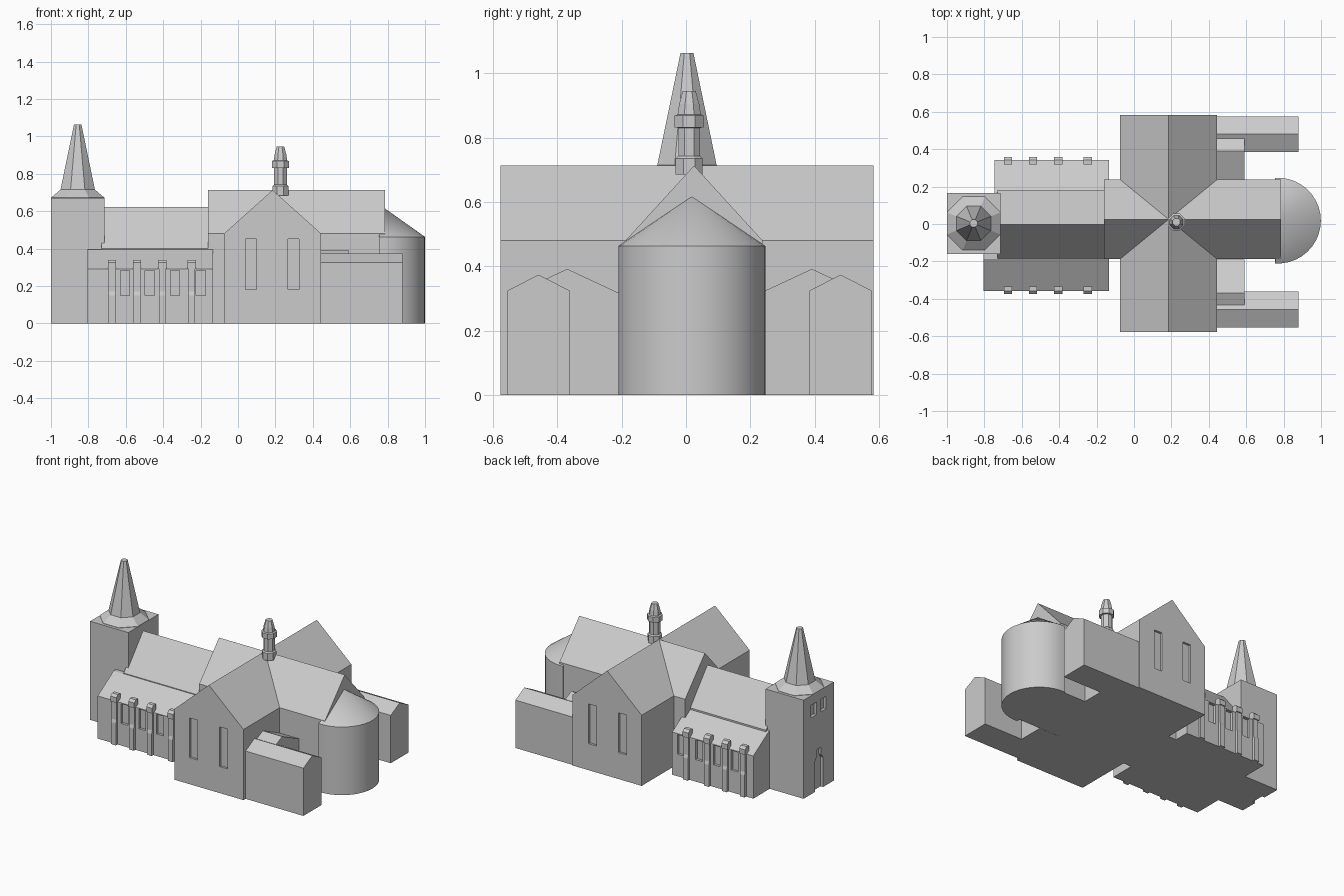
import bpy, bmesh, math

if "Cube" in bpy.data.objects:
    bpy.data.objects.remove(bpy.data.objects["Cube"])

stone = bpy.data.materials.new("grey_stone")
stone.diffuse_color = (0.6, 0.6, 0.6, 1)
stone.use_nodes = True
stone.node_tree.nodes["Principled BSDF"].inputs["Base Color"].default_value = stone.diffuse_color


def finish(name, bm):
    bmesh.ops.recalc_face_normals(bm, faces=bm.faces)
    me = bpy.data.meshes.new(name)
    bm.to_mesh(me)
    bm.free()
    me.materials.append(stone)
    ob = bpy.data.objects.new(name, me)
    bpy.context.collection.objects.link(ob)
    return ob


def prism(name, pts, axis, a, b):
    """Extrude a 2D profile along an axis from a to b."""
    place = {"x": lambda p, t: (t, p[0], p[1]),
             "y": lambda p, t: (p[0], t, p[1]),
             "z": lambda p, t: (p[0], p[1], t)}[axis]
    bm = bmesh.new()
    lo = [bm.verts.new(place(p, a)) for p in pts]
    hi = [bm.verts.new(place(p, b)) for p in pts]
    n = len(pts)
    bm.faces.new(lo)
    bm.faces.new(hi)
    for i in range(n):
        j = (i + 1) % n
        bm.faces.new((lo[i], lo[j], hi[j], hi[i]))
    return finish(name, bm)


def box(name, x0, x1, y0, y1, z0, z1):
    return prism(name, [(x0, y0), (x1, y0), (x1, y1), (x0, y1)], "z", z0, z1)


def house(name, axis, a, b, c0, c1, eave, ridge):
    """Gabled block running along an axis."""
    pts = [(c0, 0), (c1, 0), (c1, eave), ((c0 + c1) / 2, ridge), (c0, eave)]
    return prism(name, pts, axis, a, b)


def octagon_stack(name, cx, cy, profile):
    """Eight-sided stack of (half width, height) rings with flats to the front."""
    bm = bmesh.new()
    rings = []
    for w, z in profile:
        r = w / math.cos(math.pi / 8)
        rings.append([bm.verts.new((cx + r * math.cos((k + .5) * math.pi / 4),
                                    cy + r * math.sin((k + .5) * math.pi / 4), z))
                      for k in range(8)])
    for lo, hi in zip(rings, rings[1:]):
        for i in range(8):
            j = (i + 1) % 8
            bm.faces.new((lo[i], lo[j], hi[j], hi[i]))
    bm.faces.new(rings[0])
    bm.faces.new(rings[-1])
    return finish(name, bm)


def cut(ob, cutters):
    """Carve recesses and discard the cutters."""
    bpy.context.view_layer.objects.active = ob
    for c in cutters:
        c.hide_render = True
        m = ob.modifiers.new("recess", "BOOLEAN")
        m.operation = "DIFFERENCE"
        m.solver = "EXACT"
        m.object = c
        bpy.ops.object.modifier_apply(modifier=m.name)
        bpy.data.objects.remove(c)


# West tower with door and two belfry windows
tower = box("tower", -1, -.713, -.16, .165, 0, .67)
door = [(-.045, -.1), (.045, -.1), (.045, .2), (.025, .23), (.02, .28),
        (-.02, .28), (-.025, .23), (-.045, .2)]
cut(tower, [prism("door_cutter", door, "x", -1.1, -.98)] +
    [box("window_cutter", -1.1, -.98, y - .028, y + .028, .52, .605) for y in (.055, -.05)])
octagon_stack("tower_spire", -.857, .003,
              [(.143, .665), (.143, .672), (.092, .715), (.02, 1.063)])

# Nave
house("nave", "x", -.73, -.1, -.185, .182, .40, .622)

# Side aisles with buttresses and windows, mirrored about the nave axis
AXIS = -.008
for side, s, west in (("south", -1, -.805), ("north", 1, -.745)):
    Y = lambda v: AXIS + s * v
    aisle = prism(side + "_aisle", [(Y(.15), 0), (Y(.349), 0), (Y(.349), .29),
                                    (Y(.18), .395), (Y(.15), .395)], "x", west, -.135)
    cut(aisle, [box("window_cutter", x - .025, x + .025, *sorted((Y(.332), Y(.5))), .15, .283)
                for x in (-.604, -.471, -.337, -.2)])
    for i, x in enumerate((-.674, -.54, -.405, -.247)):
        shaft = [(Y(.31), 0), (Y(.367), 0), (Y(.367), .15), (Y(.36), .17),
                 (Y(.36), .30), (Y(.31), .30)]
        prism(f"{side}_buttress_{i}", shaft, "x", x - .018, x + .018)
        cap = [(Y(.325), .29), (Y(.367), .29), (Y(.367), .325), (Y(.35), .34), (Y(.325), .34)]
        prism(f"{side}_buttress_cap_{i}", cap, "x", x - .022, x + .022)

# Transept with two tall windows in each gable
transept = house("transept", "y", -.577, .583, -.075, .445, .48, .713)
cut(transept, [box("window_cutter", x - .03, x + .03, y - .1, y + .1, .18, .45)
               for x in (.07, .296) for y in (-.662, .668)])

# Crossing and chancel
house("chancel", "x", -.16, .785, -.188, .238, .48, .713)

# Rounded apse with a conical roof
arc = [(.77 + .229 * math.cos(t), .018 + .229 * math.sin(t))
       for t in (math.radians(-94 + 188 * k / 20) for k in range(21))]
apse = prism("apse_wall", arc, "z", 0, .463)
bm = bmesh.new()
rim = [bm.verts.new((x, y, .463)) for x, y in arc]
tip = bm.verts.new((.782, .018, .617))
for p, q in zip(rim, rim[1:] + rim[:1]):
    bm.faces.new((p, q, tip))
bm.faces.new(rim)
roof = finish("apse_roof", bm)
for ob in (apse, roof):
    bpy.ops.object.select_all(action="DESELECT")
    ob.select_set(True)
    bpy.context.view_layer.objects.active = ob
    bpy.ops.object.shade_smooth_by_angle(angle=math.radians(30))

# East annexes and the links joining them to the chancel
for side, s in (("south", -1), ("north", 1)):
    Y = lambda v: .011 + s * v
    house(side + "_annex", "x", .43, .88, *sorted((Y(.373), Y(.565))), .325, .374)
    house(side + "_link", "x", .43, .59, *sorted((Y(.2), Y(.56))), .308, .392)

# Ridge turret over the crossing
octagon_stack("ridge_turret", .227, .01,
              [(.042, .685), (.042, .735), (.034, .742), (.034, .83), (.045, .832),
               (.045, .868), (.036, .872), (.031, .905), (.02, .945)])
